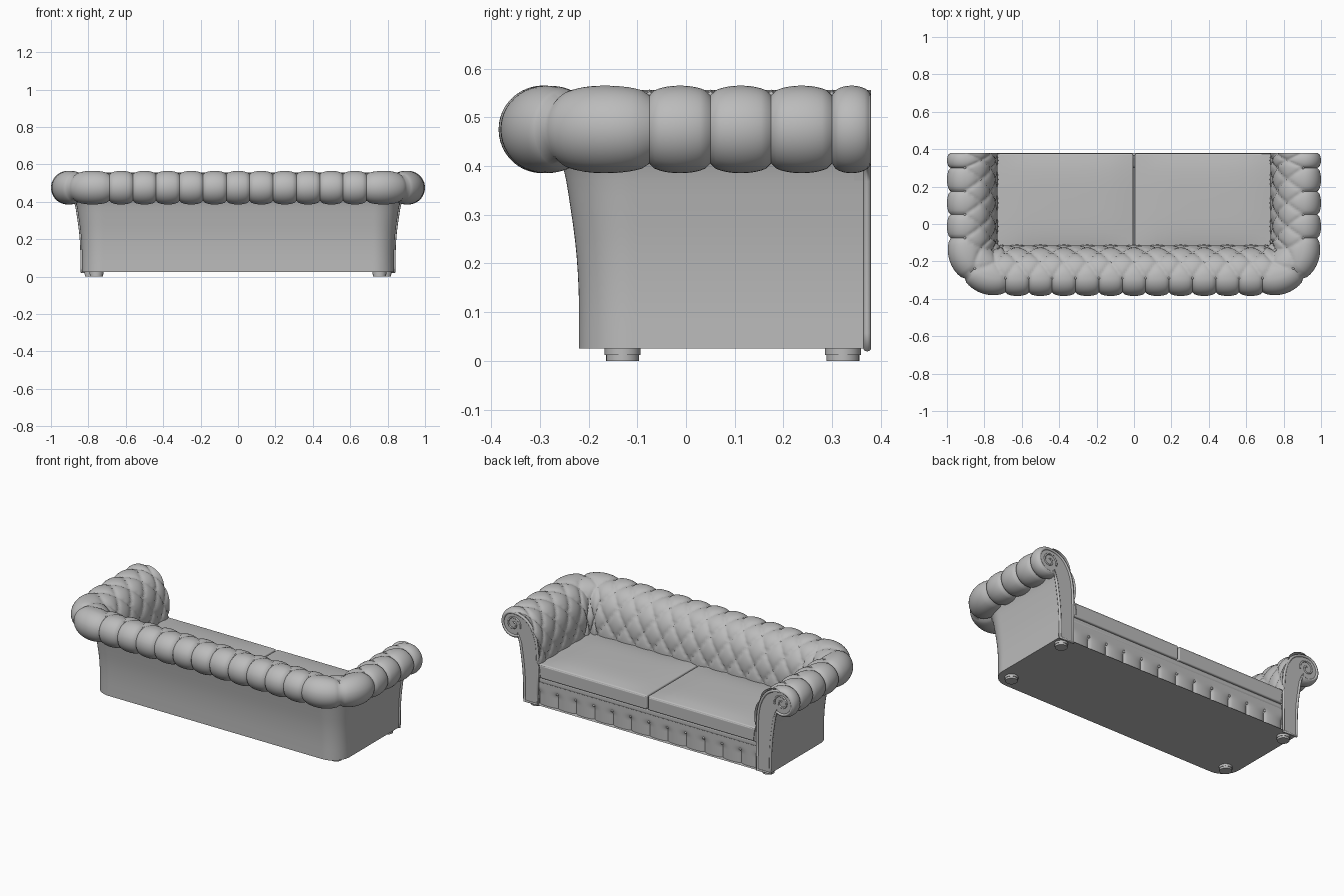
import bpy, bmesh, math
from mathutils import Vector

if "Cube" in bpy.data.objects:
    bpy.data.objects.remove(bpy.data.objects["Cube"])

fabric = bpy.data.materials.new("grey_leather")
fabric.use_nodes = True
fabric.diffuse_color = (0.5, 0.5, 0.5, 1)
fabric.node_tree.nodes["Principled BSDF"].inputs["Base Color"].default_value = (0.5, 0.5, 0.5, 1)

HALF_W, BACK, FRONT = 0.835, -0.22, 0.38   # base footprint
LOBES = 23                                 # tufts around the U
SEAT_X = 0.745


def add_mesh(name, bm, angle=40):
    me = bpy.data.meshes.new(name)
    bm.to_mesh(me)
    bm.free()
    ob = bpy.data.objects.new(name, me)
    bpy.context.collection.objects.link(ob)
    me.materials.append(fabric)
    bpy.ops.object.select_all(action='DESELECT')
    ob.select_set(True)
    bpy.context.view_layer.objects.active = ob
    bpy.ops.object.shade_smooth_by_angle(angle=math.radians(angle))
    return ob


def add_sheet(name, rows, angle=60, floor=False):
    bm = bmesh.new()
    grid = [[bm.verts.new(p) for p in row] for row in rows]
    for r0, r1 in zip(grid, grid[1:]):
        for j in range(len(r0) - 1):
            bm.faces.new((r0[j], r0[j + 1], r1[j + 1], r1[j]))
    if floor:
        bm.faces.new([r[0] for r in grid])
    return add_mesh(name, bm, angle)


def add_pipe(name, pts, radius, cyclic=True):
    cu = bpy.data.curves.new(name, 'CURVE')
    cu.dimensions = '3D'
    cu.bevel_depth = radius
    cu.bevel_resolution = 2
    cu.use_fill_caps = True
    sp = cu.splines.new('POLY')
    sp.points.add(len(pts) - 1)
    for p, q in zip(sp.points, pts):
        p.co = (*q, 1)
    sp.use_cyclic_u = cyclic
    sp.use_smooth = True
    cu.materials.append(fabric)
    ob = bpy.data.objects.new(name, cu)
    bpy.context.collection.objects.link(ob)


def add_box(name, lo, hi, bevel, crown=0):
    bm = bmesh.new()
    bmesh.ops.create_cube(bm, size=2)
    if crown:
        bmesh.ops.subdivide_edges(bm, edges=bm.edges[:], cuts=11, use_grid_fill=True)
    for v in bm.verts:
        x, y, z = v.co
        puff = crown * z * (1 - x ** 4) * (1 - y ** 4) if z > 0 else 0
        v.co = [l + (h - l) * (c + 1) / 2 for l, h, c in zip(lo, hi, (x, y, z))]
        v.co.z += puff
    ob = add_mesh(name, bm, 50)
    mod = ob.modifiers.new("soft_edges", 'BEVEL')
    mod.width, mod.segments, mod.limit_method = bevel, 4, 'ANGLE'
    mod.angle_limit = math.radians(50)
    return ob


def around(t, d):
    """Point on the U-shaped plan at tuft number t, offset d outward."""
    if t > LOBES / 2:
        x, y = around(LOBES - t, d)
        return -x, y
    if t <= 1:
        return HALF_W + d, FRONT - 0.08 * t
    if t <= 4:
        return HALF_W + d, 0.3 - 0.125 * (t - 1)
    if t >= 6:
        return 0.6875 - 0.125 * (t - 6), BACK - d
    r = max(0.11 + d, 0.015)
    cx, cy = HALF_W + d - r, BACK - d + r
    l1, arc, l2 = max(-0.075 - cy, 0), r * math.pi / 2, max(cx - 0.6875, 0)
    s = (t - 4) / 2 * (l1 + arc + l2)
    if s < l1:
        return HALF_W + d, -0.075 - s
    if s <= l1 + arc:
        a = (s - l1) / r
        return cx + r * math.cos(a), cy - r * math.sin(a)
    return cx - (s - l1 - arc), BACK - d


def smooth_line(pts, count):
    """Catmull-Rom line through pts, resampled evenly."""
    p = [Vector(q) for q in pts]
    p = [2 * p[0] - p[1]] + p + [2 * p[-1] - p[-2]]
    fine = []
    for a, b, c, e in zip(p, p[1:], p[2:], p[3:]):
        for k in range(16):
            u = k / 16
            fine.append(0.5 * (2 * b + (c - a) * u + (2 * a - 5 * b + 4 * c - e) * u * u
                               + (3 * b - a - 3 * c + e) * u ** 3))
    fine.append(p[-2])
    lens = [0]
    for a, b in zip(fine, fine[1:]):
        lens.append(lens[-1] + (b - a).length)
    out, k = [], 0
    for i in range(count):
        s = lens[-1] * i / (count - 1)
        while k < len(fine) - 2 and lens[k + 1] < s:
            k += 1
        out.append(fine[k].lerp(fine[k + 1], (s - lens[k]) / (lens[k + 1] - lens[k])))
    return out, lens[-1]


def lobe(x):
    """Rounded bulge between whole-number seams."""
    f = abs(x - round(x)) * 2
    return max(1 - (1 - f) ** 2, 0) ** 0.55


# Cross-section as (outward offset, height)
wall = smooth_line([(0, 0.025), (0, 0.13), (0.005, 0.22), (0.015, 0.3), (0.03, 0.39), (0.045, 0.43)], 14)[0]
RC, RZ, RR, ROW = 0.075, 0.475, 0.07, 0.085
arc_pts = [(RC + RR * math.cos(math.radians(a)), RZ + RR * math.sin(math.radians(a)))
           for a in range(-120, 91, 15)]
inner = [(0.03, 0.54), (-0.02, 0.515), (-0.055, 0.47), (-0.078, 0.41), (-0.088, 0.33), (-0.09, 0.2)]
profile, prof_len = smooth_line(arc_pts + inner, 64)
fork = RR * math.radians(215)              # where channels split into diamonds


def tuft_point(t, s, puff=0.02):
    f = s / prof_len * (len(profile) - 1)
    j = min(int(f), len(profile) - 2)
    p = profile[j].lerp(profile[j + 1], f - j)
    tan = (profile[min(j + 2, len(profile) - 1)] - profile[max(j - 1, 0)]).normalized()
    w = max((s - fork) / ROW, 0)
    h = puff * math.sqrt(lobe(t + w / 2) * lobe(t - w / 2))
    d, z = p.x + tan.y * h, p.y - tan.x * h
    return Vector((*around(t, d), z))


# Outer shell with underside
ts = [i / 12 for i in range(LOBES * 12 + 1)]
add_sheet("outer_shell", [[(*around(t, p.x), p.y) for p in wall] for t in ts], floor=True)

# Tufted roll, back and arms in one sweep
steps = [prof_len * j / 71 for j in range(72)]
add_sheet("tufted_back_and_arms", [[tuft_point(t, s) for s in steps] for t in ts])

# Buttons at the diamond corners
bm = bmesh.new()
for row in range(4):
    for k in range(1, LOBES + 1):
        t = k - (row % 2) / 2
        if t > LOBES - 0.4:
            continue
        geo = bmesh.ops.create_uvsphere(bm, u_segments=8, v_segments=6, radius=0.008)
        bmesh.ops.translate(bm, verts=geo["verts"], vec=tuft_point(t, fork + row * ROW, 0))
add_mesh("tuft_buttons", bm)

# Scrolled front panels of the arms, with piping
outline = [(p.x, p.y) for p in wall if p.y < 0.4] + [(p.x, p.y) for p in profile] + [(-0.09, 0.025)]
for side, label in ((1, "left"), (-1, "right")):
    edge = [Vector((side * (HALF_W + d), 0.345, z)) for d, z in outline]
    bm = bmesh.new()
    face = bm.faces.new([bm.verts.new(p) for p in edge])
    geo = bmesh.ops.extrude_face_region(bm, geom=[face])["geom"]
    moved = [g for g in geo if isinstance(g, bmesh.types.BMVert)]
    bmesh.ops.translate(bm, verts=moved, vec=(0, 0.028, 0))
    bmesh.ops.recalc_face_normals(bm, faces=bm.faces[:])
    add_mesh(label + "_arm_panel", bm)
    add_pipe(label + "_arm_piping", [p + Vector((0, 0.027, 0)) for p in edge], 0.008)
    curl = []
    for i in range(41):
        a, r = math.radians(200 - i * 12), 0.05 - 0.001 * i
        curl.append((side * (HALF_W + RC + r * math.cos(a)), 0.373, RZ + r * math.sin(a)))
    add_pipe(label + "_scroll_piping", curl, 0.005, cyclic=False)

# Seat platform and the rounded band above the front rail
add_box("seat_platform", (-SEAT_X, -0.18, 0.026), (SEAT_X, 0.345, 0.19), 0.004)
add_box("rail_top_band", (-SEAT_X, 0.3, 0.155), (SEAT_X, 0.366, 0.196), 0.014)

# Pleated front rail
rows = []
for i in range(12 * 12 + 1):
    u = i / 12
    row = []
    for j in range(15):
        z = 0.026 + 0.135 * j / 14
        pleat = min(max((0.125 - z) / 0.03, 0), 1)
        bulge = lobe(u) * pleat + (1 - pleat)
        row.append((SEAT_X - 2 * SEAT_X * u / 12, 0.35 + 0.014 * bulge, z))
    rows.append(row)
rail = add_sheet("pleated_front_rail", rows)
rail.data.flip_normals()

bm = bmesh.new()
for k in range(1, 12):
    geo = bmesh.ops.create_uvsphere(bm, u_segments=8, v_segments=6, radius=0.008)
    bmesh.ops.translate(bm, verts=geo["verts"], vec=(SEAT_X - SEAT_X * k / 6, 0.358, 0.112))
add_mesh("rail_buttons", bm)

# Two seat cushions with piping
for side, label in ((1, "left"), (-1, "right")):
    x0, x1 = sorted((side * 0.004, side * 0.738))
    y0, y1 = -0.135, 0.376
    add_box(label + "_seat_cushion", (x0, y0, 0.192), (x1, y1, 0.278), 0.022, crown=0.016)
    for z, level in ((0.205, "lower"), (0.266, "upper")):
        ring = []
        for cx, cy, a0 in ((x1, y1, 0), (x0, y1, 90), (x0, y0, 180), (x1, y0, 270)):
            ox = cx - 0.025 if cx == x1 else cx + 0.025
            oy = cy - 0.025 if cy == y1 else cy + 0.025
            for k in range(5):
                a = math.radians(a0 + k * 22.5)
                ring.append((ox + 0.02 * math.cos(a), oy + 0.02 * math.sin(a), z))
        add_pipe(f"{label}_{level}_cushion_piping", ring, 0.005)

# Stepped round feet
for side, label in ((1, "left"), (-1, "right")):
    for x, y, place in ((0.785, 0.322, "front"), (0.757, -0.13, "rear")):
        bm = bmesh.new()
        for r, z0, z1 in ((0.034, 0, 0.014), (0.037, 0.012, 0.03)):
            geo = bmesh.ops.create_cone(bm, cap_ends=True, segments=24, radius1=r, radius2=r, depth=z1 - z0)
            bmesh.ops.translate(bm, verts=geo["verts"], vec=(side * x, y, (z0 + z1) / 2))
        add_mesh(f"{place}_{label}_foot", bm)
